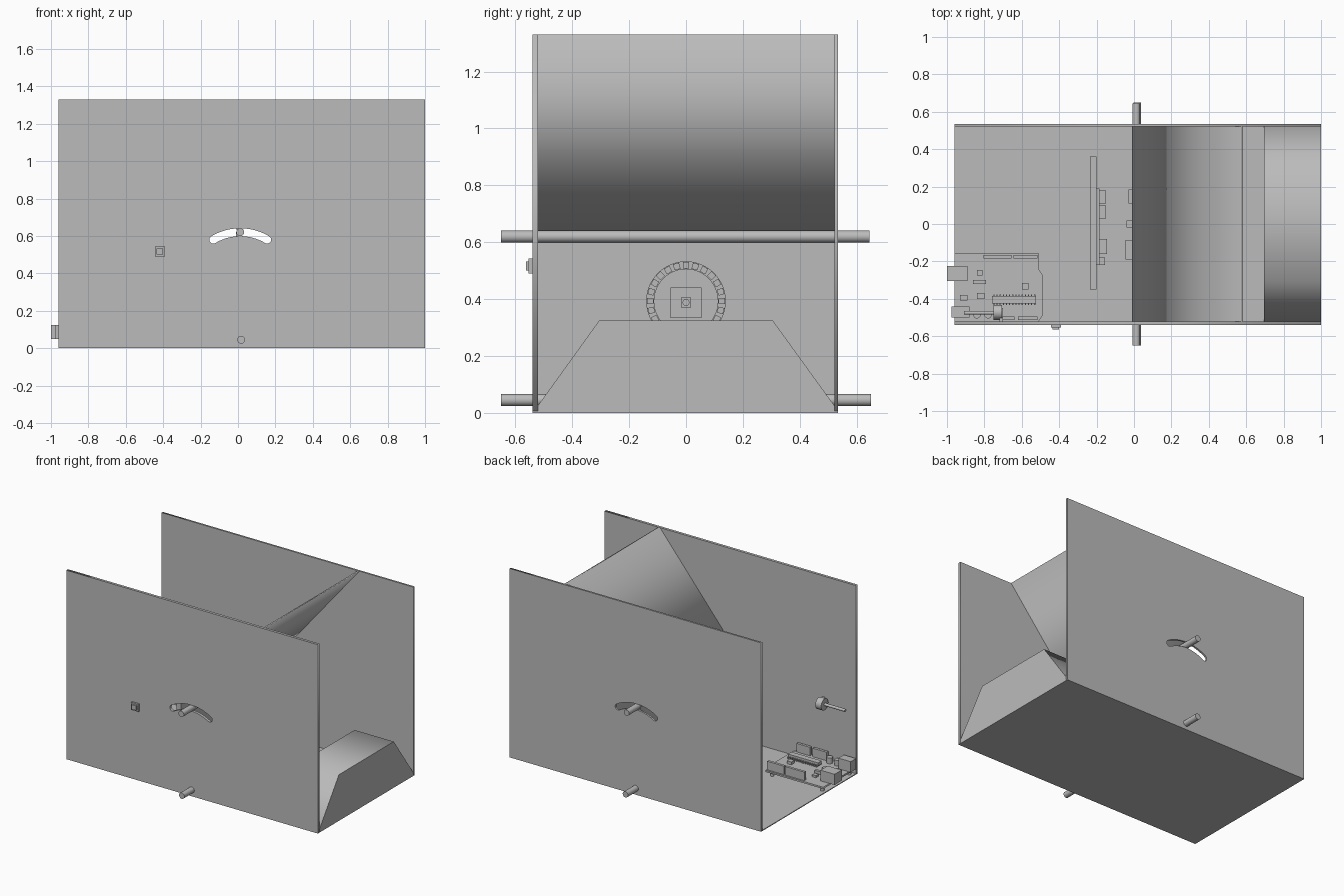
import bpy, bmesh
from math import sin, cos, pi, radians
from mathutils import Matrix, Vector

cube = bpy.data.objects.get("Cube")
if cube:
    bpy.data.objects.remove(cube, do_unlink=True)

GREY = (0.5, 0.5, 0.5, 1)
mat = bpy.data.materials.new("plain grey")
mat.use_nodes = True
mat.diffuse_color = GREY
mat.node_tree.nodes["Principled BSDF"].inputs["Base Color"].default_value = GREY


def finish(name, bm, smooth=False):
    bmesh.ops.recalc_face_normals(bm, faces=bm.faces)
    me = bpy.data.meshes.new(name)
    bm.to_mesh(me)
    bm.free()
    me.materials.append(mat)
    ob = bpy.data.objects.new(name, me)
    bpy.context.collection.objects.link(ob)
    if smooth:
        bpy.ops.object.select_all(action='DESELECT')
        ob.select_set(True)
        bpy.context.view_layer.objects.active = ob
        bpy.ops.object.shade_smooth_by_angle(angle=radians(40))
    return ob


def add_box(bm, x, y, z, turn=None):
    """Box from three (low, high) spans, optionally transformed."""
    mid = Vector([(a + b) / 2 for a, b in (x, y, z)])
    size = Vector([b - a for a, b in (x, y, z)])
    m = Matrix.Translation(mid) @ Matrix.Diagonal((*size, 1))
    bmesh.ops.create_cube(bm, size=1, matrix=(turn @ m) if turn else m)


def boxes(name, *spans):
    bm = bmesh.new()
    for s in spans:
        add_box(bm, *s)
    return finish(name, bm)


def rod(name, start, end, r, sides=32):
    a, b = Vector(start), Vector(end)
    bm = bmesh.new()
    m = Matrix.Translation((a + b) / 2) @ (b - a).to_track_quat('Z', 'Y').to_matrix().to_4x4()
    bmesh.ops.create_cone(bm, cap_ends=True, segments=sides, radius1=r, radius2=r,
                          depth=(b - a).length, matrix=m)
    return finish(name, bm, True)


def slab(name, loops, axis, low, high):
    """Extruded outline; loops after the first are holes. Axis 'y' uses (x, z), axis 'x' uses (y, z)."""
    cu = bpy.data.curves.new(name, 'CURVE')
    cu.dimensions = '2D'
    cu.fill_mode = 'BOTH'
    cu.extrude = (high - low) / 2
    for loop in loops:
        sp = cu.splines.new('POLY')
        sp.points.add(len(loop) - 1)
        for p, (u, v) in zip(sp.points, loop):
            p.co = (u, v, 0, 1)
        sp.use_cyclic_u = True
    tmp = bpy.data.objects.new(name + " outline", cu)
    bpy.context.collection.objects.link(tmp)
    bpy.context.view_layer.update()
    me = bpy.data.meshes.new_from_object(tmp.evaluated_get(bpy.context.evaluated_depsgraph_get()))
    bm = bmesh.new()
    bm.from_mesh(me)
    bpy.data.objects.remove(tmp, do_unlink=True)
    bpy.data.meshes.remove(me)
    mid = (low + high) / 2
    for v in bm.verts:
        u, w, d = v.co
        v.co = (u, d + mid, w) if axis == 'y' else (d + mid, u, w)
    bmesh.ops.remove_doubles(bm, verts=bm.verts, dist=1e-5)
    return finish(name, bm)


# Curved guide slot shared by both side panels
def slot(cx=0.012, cz=0.34, r=0.28, half=0.021, sweep=radians(31), n=16):
    pts = []
    for i in range(n + 1):
        a = -sweep + 2 * sweep * i / n
        pts.append((cx + (r + half) * sin(a), cz + (r + half) * cos(a)))
    for side in (1, -1):
        ex, ez = cx + r * sin(side * sweep), cz + r * cos(sweep)
        for i in range(1, 8):
            a = side * sweep + pi * i / 8 + (0 if side > 0 else pi)
            pts.append((ex + half * sin(a), ez + half * cos(a)))
        if side > 0:
            for i in range(n + 1):
                a = sweep - 2 * sweep * i / n
                pts.append((cx + (r - half) * sin(a), cz + (r - half) * cos(a)))
    return pts


# Case: floor and two slotted sides
LEFT, RIGHT, TOP, FLOOR = -0.96, 1.0, 1.33, 0.006
boxes("floor", ((LEFT, RIGHT), (-0.54, 0.535), (0, FLOOR)))
side = [(LEFT, FLOOR), (RIGHT, FLOOR), (RIGHT, TOP), (LEFT, TOP)]
slab("front_panel", [side, slot()], 'y', -0.54, -0.521)
slab("back_panel", [side, slot()], 'y', 0.522, 0.535)

# Inner wall with leaning chute plate above it
boxes("inner_wall", ((-0.012, 0), (-0.521, 0.522), (FLOOR, 0.62)))
slab("chute_plate", [[(-0.012, 0.635), (0, 0.635), (0.58, TOP), (0.568, TOP)]], 'y', -0.521, 0.522)

# Tapered block at the open end
slab("end_block", [[(-0.521, FLOOR), (0.522, FLOOR), (0.522, 0.025), (0.305, 0.325),
                    (-0.305, 0.325), (-0.521, 0.025)]], 'x', 0.695, RIGHT)

# Cross rods
rod("upper_rod", (0.012, -0.65, 0.62), (0.012, 0.645, 0.62), 0.021)
rod("lower_rod", (0.017, -0.65, 0.045), (0.017, 0.65, 0.045), 0.021)

# Light ring on the inner wall
bm = bmesh.new()
RING_Z, N = 0.393, 48
for x0, r0, r1 in ((0.01, 0.112, 0.14),):
    rings = [[bm.verts.new((x, r * cos(2 * pi * i / N), RING_Z + r * sin(2 * pi * i / N)))
              for i in range(N)] for x, r in ((0, r0), (x0, r0), (x0, r1), (0, r1))]
    for k in range(4):
        p, q = rings[k], rings[(k + 1) % 4]
        for i in range(N):
            j = (i + 1) % N
            bm.faces.new((p[i], p[j], q[j], q[i]))
for i in range(24):
    turn = Matrix.Translation((0, 0, RING_Z)) @ Matrix.Rotation(2 * pi * i / 24, 4, 'X')
    add_box(bm, (0.01, 0.02), (-0.011, 0.011), (0.115, 0.137), turn)
finish("light_ring", bm)

# Sensor board in the ring centre
boxes("sensor_board", ((0, 0.01), (-0.055, 0.055), (0.333, 0.441)),
      ((0.01, 0.03), (-0.018, 0.018), (0.37, 0.406)))
rod("sensor_lens", (0.03, 0, 0.388), (0.04, 0, 0.388), 0.012, 20)
for y in (-0.045, 0.045):
    for z in (0.343, 0.395):
        rod("sensor_screw", (0.01, y, z), (0.014, y, z), 0.006, 12)

# Parts on the rear of the inner wall
boxes("wall_parts", ((-0.03, -0.012), (0.11, 0.185), (0.36, 0.42)),
      ((-0.04, -0.012), (-0.02, 0.02), (0.37, 0.41)),
      ((-0.045, -0.012), (-0.19, -0.085), (0.36, 0.42)))

# Upright display board and its components
boxes("display_board", ((-0.235, -0.2), (-0.35, 0.36), (0.03, 0.64)))
boxes("display_parts", ((-0.2, -0.185), (-0.22, 0.19), (0.2, 0.5)),
      ((-0.185, -0.15), (0.03, 0.1), (0.32, 0.46)),
      ((-0.185, -0.15), (0.11, 0.18), (0.32, 0.46)),
      ((-0.185, -0.145), (-0.16, -0.08), (0.32, 0.44)),
      ((-0.185, -0.155), (-0.22, -0.18), (0.32, 0.4)))

# Controller board with sockets, headers and chips
Z = 0.05
slab("controller_board", [[(-0.96, -0.52), (-0.51, -0.52), (-0.49, -0.49), (-0.49, -0.27),
                           (-0.51, -0.24), (-0.51, -0.155), (-0.96, -0.155)]], 'y', 0, 0.012)
board = bpy.data.objects["controller_board"]
board.data.transform(Matrix.Translation((0, 0, Z - 0.012)) @ Matrix(((1, 0, 0, 0), (0, 0, 1, 0), (0, 1, 0, 0), (0, 0, 0, 1))))
board.data.flip_normals()
boxes("usb_socket", ((-1.0, -0.89), (-0.305, -0.225), (Z, 0.125)))
boxes("power_socket", ((-0.975, -0.88), (-0.5, -0.44), (Z, 0.125)))
boxes("pin_headers", *[(x, y, (Z, 0.11)) for x, y in (
    ((-0.805, -0.655), (-0.185, -0.167)), ((-0.645, -0.515), (-0.185, -0.167)),
    ((-0.75, -0.64), (-0.513, -0.495)), ((-0.62, -0.515), (-0.513, -0.495)))])
boxes("main_chip", ((-0.76, -0.525), (-0.425, -0.385), (Z + 0.008, 0.08)))
boxes("chip_pins", *[((x, x + 0.006), (-0.433, -0.377), (Z, 0.066))
                     for x in [-0.752 + 0.0168 * i for i in range(14)]])
boxes("small_parts", ((-0.84, -0.81), (-0.275, -0.245), (Z, 0.065)),
      ((-0.6, -0.565), (-0.35, -0.315), (Z, 0.07)),
      ((-0.93, -0.89), (-0.41, -0.38), (Z, 0.07)),
      ((-0.84, -0.8), (-0.4, -0.37), (Z, 0.065)),
      ((-0.86, -0.79), (-0.32, -0.3), (Z, 0.07)))
for x in (-0.84, -0.78):
    rod("capacitor", (x, -0.485, Z), (x, -0.485, 0.09), 0.02, 20)
for x, y in ((-0.93, -0.49), (-0.93, -0.19), (-0.54, -0.19), (-0.54, -0.49)):
    rod("board_standoff", (x, y, FLOOR), (x, y, Z - 0.012), 0.012, 16)

# Rotary dial with a long shaft above the board
rod("dial_body", (-0.75, -0.472, 0.455), (-0.705, -0.472, 0.455), 0.04)
boxes("dial_bracket", ((-0.72, -0.7), (-0.521, -0.45), (0.43, 0.48)))
rod("dial_shaft", (-0.91, -0.475, 0.455), (-0.75, -0.475, 0.455), 0.01, 16)

# Push switch on the front
boxes("front_switch", ((-0.445, -0.39), (-0.553, -0.54), (0.49, 0.543)),
      ((-0.435, -0.4), (-0.563, -0.553), (0.5, 0.533)))
